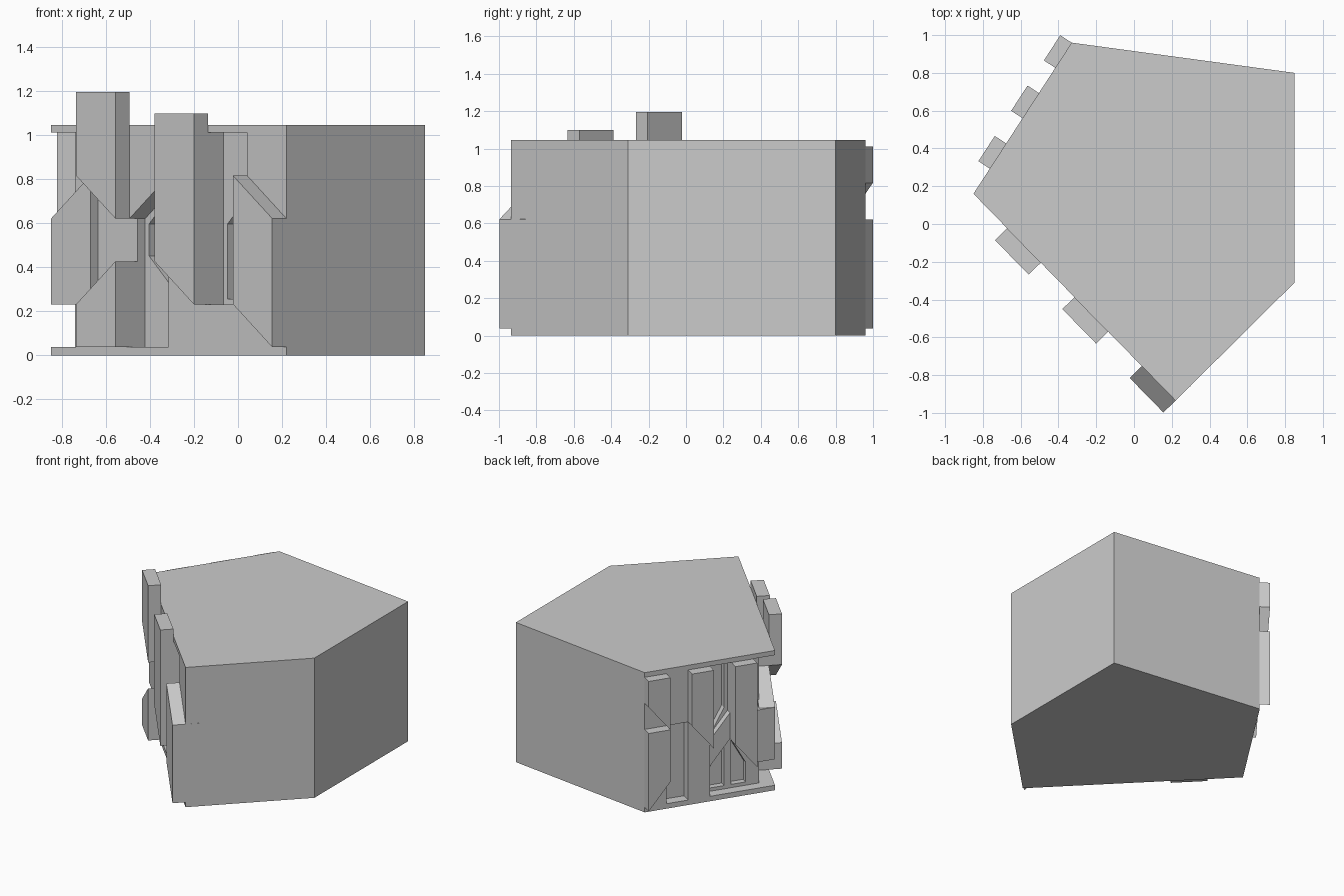
import bpy, bmesh
from mathutils import Vector

if "Cube" in bpy.data.objects:
    bpy.data.objects.remove(bpy.data.objects["Cube"])

A, B, C = Vector((-.85, .16)), Vector((.22, -.935)), Vector((-.33, .96))
D, E = Vector((.85, .80)), Vector((.85, -.31))
Z0, STEP, TOP = .037, .195, 1.047


def level(k):
    return Z0 + STEP * k


def solid(name, lower, upper):
    """Closed solid between two matching rings of points."""
    bm = bmesh.new()
    a = [bm.verts.new(p) for p in lower]
    b = [bm.verts.new(p) for p in upper]
    bm.faces.new(a)
    bm.faces.new(b)
    for i in range(len(a)):
        j = (i + 1) % len(a)
        bm.faces.new((a[i], a[j], b[j], b[i]))
    bmesh.ops.recalc_face_normals(bm, faces=bm.faces)
    me = bpy.data.meshes.new(name)
    bm.to_mesh(me)
    bm.free()
    ob = bpy.data.objects.new(name, me)
    bpy.context.collection.objects.link(ob)
    return ob


def prism(name, pts, z0, z1):
    return solid(name, [(p.x, p.y, z0) for p in pts], [(p.x, p.y, z1) for p in pts])


class Wall:
    """Six-column facade running from corner A to another corner."""
    def __init__(self, name, end, out, depth):
        self.name, self.depth = name, depth
        self.e = (end - A).normalized()
        n = Vector((self.e.y, -self.e.x))
        self.n = n if n.dot(out) > 0 else -n
        self.w = (end - A).length / 6

    def at(self, u, d):
        return A + self.e * u + self.n * d

    def quad(self, name, col, b, t, d0, d1, inset=0):
        u0, u1 = col * self.w + inset, (col + 1) * self.w - inset
        prof = [(u0, b[0] + inset), (u1, b[1] + inset), (u1, t[1] - inset), (u0, t[0] - inset)]
        rings = [[(*self.at(u, d), z) for u, z in prof] for d in (d0, d1)]
        return solid(self.name + "_" + name, *rings)

    def panel(self, col, b, t, d, rise=None):
        b, t = [level(k) for k in b], [level(k) for k in t]
        if d > 0:
            self.quad("panel_backing", col, b, t, -self.depth - .01, 0)
            self.quad("raised_panel", col, b, [rise] * 2 if rise else t, 0, d)
        else:
            self.quad("flush_panel", col, b, t, -self.depth - .01, d)

    def pocket(self, core, col, b, t):
        cut = self.quad("window_cutter", col, [level(k) for k in b], [level(k) for k in t],
                        -self.depth - .045, -self.depth + .01, .025)
        cut.hide_render = True
        cut.hide_set(True)
        m = core.modifiers.new("window", 'BOOLEAN')
        m.operation, m.object, m.solver = 'DIFFERENCE', cut, 'EXACT'


front = Wall("front_wall", B, Vector((-1, -1)), .10)
rear = Wall("rear_wall", C, Vector((-1, 1)), .075)

# inner corner where both recessed wall planes meet
M, N = front.n, rear.n
det = M.x * N.y - M.y * N.x
r, s = -front.depth, -rear.depth
inner = A + Vector(((r * N.y - M.y * s) / det, (M.x * s - r * N.x) / det))

# floor, roof and recessed body
prism("floor_slab", [A, B, E, D, C], 0, Z0)
prism("roof_slab", [A, B, E, D, C], level(5), TOP)
uf, ur = front.w * 5, rear.w * 5
core = prism("body", [inner, front.at(uf, -front.depth), front.at(uf, 0), B, E, D, C,
                      rear.at(ur, 0), rear.at(ur, -rear.depth)], Z0, level(5))

# front-left facade: column, bottom levels, top levels, depth, raised top
for p in [(0, (1, 1), (3, 4), 0),
          (1, (4, 3), (5, 5), .09, 1.197),
          (1, (0, 0), (1, 2), .09),
          (1, (1, 2), (4, 3), -.05),
          (2, (3, 4), (5, 5), 0),
          (3, (2, 1), (5, 5), .09, 1.1),
          (3, (0, 0), (2, 1), 0),
          (4, (0, 0), (1, 1), 0),
          (5, (1, 0), (4, 3), .09)]:
    front.panel(*p)

# rear-left facade
for p in [(0, (1, 1), (3, 3), 0),
          (1, (1, 2), (5, 5), .072),
          (2, (2, 1), (3, 2), -.03),
          (3, (2, 3), (5, 5), .072),
          (3, (0, 0), (2, 3), 0),
          (4, (3, 3), (5, 5), 0),
          (5, (3, 4), (5, 5), .072),
          (5, (1, 0), (3, 3), .072)]:
    rear.panel(*p)

# sunken windows
front.pocket(core, 2, (2, 1), (3, 4))
front.pocket(core, 4, (1, 1), (3, 4))
rear.pocket(core, 2, (3, 2), (5, 5))
rear.pocket(core, 2, (0, 0), (2, 1))
rear.pocket(core, 1, (0, 0), (1, 2))
